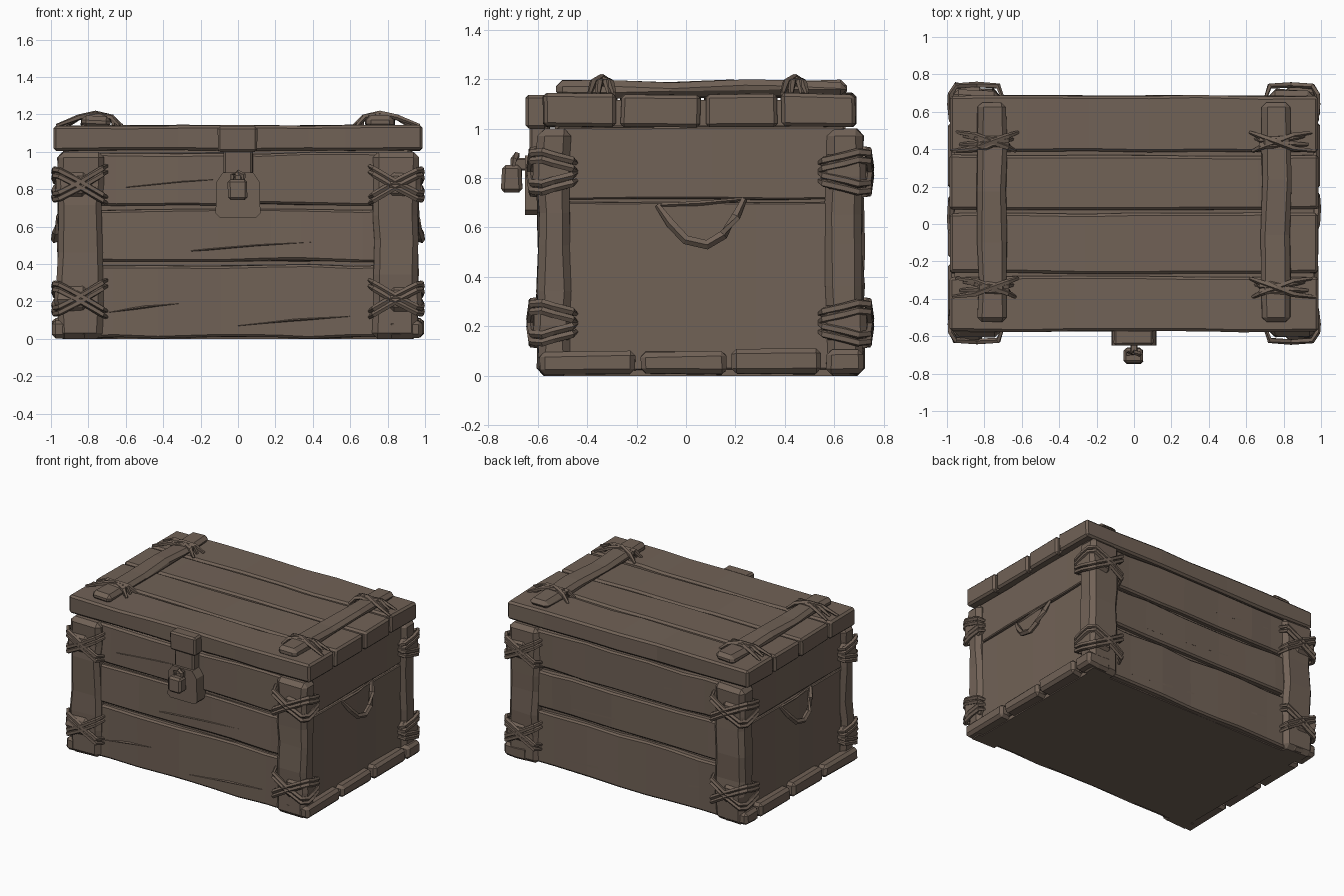
import bpy, bmesh, math, random
from mathutils import Vector

if "Cube" in bpy.data.objects:
    bpy.data.objects.remove(bpy.data.objects["Cube"])

random.seed(7)
wood = bpy.data.materials.new("weathered brown")
wood.diffuse_color = (0.165, 0.122, 0.094, 1)
wood.use_nodes = True
wood.node_tree.nodes["Principled BSDF"].inputs["Base Color"].default_value = wood.diffuse_color


def add_object(name, bm):
    bmesh.ops.recalc_face_normals(bm, faces=bm.faces)
    me = bpy.data.meshes.new(name)
    bm.to_mesh(me)
    bm.free()
    me.materials.append(wood)
    ob = bpy.data.objects.new(name, me)
    bpy.context.collection.objects.link(ob)
    return ob


def board(name, lo, hi, axis=0, segs=1, jit=0.0, bevel=0.012):
    """Hewn board: jittered rings along one axis, bevelled edges."""
    bm = bmesh.new()
    b, c = [k for k in range(3) if k != axis]
    rings = []
    for i in range(segs + 1):
        t = i / segs
        if 0 < i < segs:
            t += random.uniform(-0.3, 0.3) / segs
        ring = []
        for sb, sc in ((0, 0), (1, 0), (1, 1), (0, 1)):
            p = [0, 0, 0]
            p[axis] = lo[axis] + (hi[axis] - lo[axis]) * t
            for k, s in ((b, sb), (c, sc)):
                d = random.uniform(0, jit)
                p[k] = hi[k] - d if s else lo[k] + d
            ring.append(bm.verts.new(p))
        rings.append(ring)
    for r0, r1 in zip(rings, rings[1:]):
        for j in range(4):
            k = (j + 1) % 4
            bm.faces.new((r0[j], r0[k], r1[k], r1[j]))
    bm.faces.new(rings[0])
    bm.faces.new(rings[-1])
    bmesh.ops.recalc_face_normals(bm, faces=bm.faces)
    if bevel:
        sharp = [e for e in bm.edges if e.calc_face_angle(0) > 0.6]
        bmesh.ops.bevel(bm, geom=sharp, offset=bevel, segments=1,
                        affect='EDGES', clamp_overlap=True)
    return add_object(name, bm)


def rope(name, pts, radius=0.016, sides=5, closed=False):
    """Low-poly cord following a path, tapering at open ends."""
    bm = bmesh.new()
    pts = [Vector(p) for p in pts]
    n = len(pts)
    rings = []
    for i, p in enumerate(pts):
        a = pts[i - 1] if (closed or i) else p
        q = pts[(i + 1) % n] if (closed or i < n - 1) else p
        d = (q - a).normalized()
        ref = Vector((0, 0, 1)) if abs(d.z) < 0.8 else Vector((1, 0, 0))
        u = d.cross(ref).normalized()
        v = d.cross(u)
        r = radius * (0.6 if not closed and i in (0, n - 1) else 1)
        rings.append([bm.verts.new(p + r * (math.cos(w) * u + math.sin(w) * v))
                      for w in (2 * math.pi * j / sides for j in range(sides))])
    for i in range(n if closed else n - 1):
        r0, r1 = rings[i], rings[(i + 1) % n]
        for j in range(sides):
            k = (j + 1) % sides
            bm.faces.new((r0[j], r0[k], r1[k], r1[j]))
    if not closed:
        bm.faces.new(rings[0])
        bm.faces.new(rings[-1])
    return add_object(name, bm)


# inner box and lid core
board("chest_core", (-0.91, -0.53, 0), (0.91, 0.645, 1.03), bevel=0)
board("lid_core", (-0.96, -0.55, 1.01), (0.96, 0.66, 1.115), bevel=0)

# front and back planks
for z0, z1 in ((0, 0.4), (0.41, 0.7), (0.71, 1.0)):
    board("front_plank", (-0.92, -0.57, z0), (0.92, -0.5, z1), 0, 7, 0.014)
    board("back_plank", (-0.92, 0.6, z0), (0.92, 0.69, z1), 0, 7, 0.014)

# lid planks
for y0, y1 in ((-0.58, -0.277), (-0.268, 0.062), (0.072, 0.372), (0.382, 0.69)):
    e = random.uniform(0, 0.012)
    board("lid_plank", (-0.995 + e, y0, 1.003), (0.995 - e, y1, 1.145), 0, 6, 0.01, 0.014)

# raised splinters on the faces
for x, z, w in ((-0.5, 0.17, 0.2), (0.3, 0.1, 0.3), (0.1, 0.5, 0.35), (-0.3, 0.84, 0.3)):
    rope("front_splinter", [(x - w, -0.56, z - 0.03), (x, -0.563, z), (x + w, -0.56, z + 0.02)], 0.008, 3)
    rope("back_splinter", [(x - w, 0.68, z + 0.03), (x, 0.683, z), (x + w, 0.68, z - 0.02)], 0.008, 3)

for sx in (-1, 1):
    def span(a, b):
        return (a, b) if sx > 0 else (-b, -a)

    # end panels
    x0, x1 = span(0.88, 0.935)
    board("end_panel_lower", (x0, -0.52, 0.02), (x1, 0.64, 0.705), 1, 4, 0.008, 0.006)
    board("end_panel_upper", (x0, -0.52, 0.71), (x1, 0.64, 1.01), 1, 4, 0.008, 0.006)

    # bottom board ends
    x0, x1 = span(0.8, 0.995)
    for y0, y1 in ((-0.6, -0.2), (-0.19, 0.17), (0.18, 0.55), (0.56, 0.72)):
        e = random.uniform(0, 0.012)
        board("base_block", (x0, y0, 0), (x1 - e * sx if sx > 0 else x1, y1, 0.115 - e),
              0, 2, 0.012, 0.02)

    # lid battens
    x0, x1 = span(0.675, 0.845)
    board("lid_batten", (x0, -0.525, 1.12), (x1, 0.65, 1.2), 1, 5, 0.016, 0.025)

    # lashings over the battens
    for yc in (-0.34, 0.44):
        for k in range(4):
            d = (-0.05, 0.05, -0.015, 0.03)[k]
            s = 1.205 - 0.006 * k
            rope("lid_lashing", [(sx * (0.62 + 0.015 * k), yc - d, 1.14),
                                 (sx * 0.675, yc - d * 0.6, 1.185),
                                 (sx * 0.76, yc, s),
                                 (sx * 0.85, yc + d * 0.7, 1.185),
                                 (sx * (0.97 - 0.02 * k), yc + d, 1.14)], 0.016)
        x0, x1 = span(0.69, 0.84)
        board("lid_knot", (x0, yc - 0.045, 1.16), (x1, yc + 0.04, 1.212), 0, 3, 0.02, 0.015)

    # corner posts, front then back
    for sy, out, inn in ((-1, -0.61, -0.46), (1, 0.725, 0.555)):
        part = "front" if sy < 0 else "back"
        x0, x1 = span(0.715, 0.972)
        y0, y1 = min(out, inn), max(out, inn)
        board(part + "_post", (x0, y0, 0), (x1, y1, 1.0), 2, 6, 0.018, 0.03)

        # crossed lashings around each post
        for zc in (0.215, 0.825):
            yo = out + sy * 0.012
            for s in (-1, 1):
                for off in (-0.016, 0.016):
                    rope(part + "_lashing", [
                        (sx * 0.70, out - sy * 0.06, zc - s * 0.085 + off),
                        (sx * 0.725, yo, zc - s * 0.07 + off),
                        (sx * 0.84, yo + sy * 0.008, zc + off),
                        (sx * 0.955, yo, zc + s * 0.06 + off),
                        (sx * 0.98, out - sy * 0.03, zc + s * 0.065 + off),
                        (sx * 0.983, (out + inn) / 2, zc + s * 0.05 + off),
                        (sx * 0.975, inn, zc + s * 0.03 + off),
                        (sx * 0.93, inn - sy * 0.015, zc + s * 0.02 + off)], 0.016)
            # swollen wrap beneath the cords
            x0, x1 = span(0.80, 0.985)
            board(part + "_wrap", (x0, min(out + sy * 0.015, inn - sy * 0.012), zc - 0.07),
                  (x1, max(out + sy * 0.015, inn - sy * 0.012), zc + 0.07), 2, 2, 0.014, 0.025)

    # hanging end handle, turned half round on the far end
    path = [(-0.115, 0.69), (-0.06, 0.615), (0.0, 0.55), (0.085, 0.53),
            (0.15, 0.57), (0.2, 0.645), (0.235, 0.715)]
    bow = (0.93, 0.955, 0.975, 0.98, 0.975, 0.955, 0.93)
    path = [(sx * b, y if sx > 0 else 0.11 - y, z) for b, (y, z) in zip(bow, path)]
    rope("end_handle", path, 0.02, 5)
    rope("handle_cord", [path[0], (sx * 0.937, (path[0][1] + path[-1][1]) / 2, 0.698), path[-1]], 0.01, 4)

# latch: hinge cap, hasp strap and plate
board("latch_cap", (-0.11, -0.65, 1.0), (0.105, -0.56, 1.135), 2, 1, 0.004, 0.012)
board("latch_strap", (-0.08, -0.635, 0.8), (0.08, -0.55, 1.02), 2, 1, 0.004, 0.01)
bm = bmesh.new()
outline = [(-0.12, 0.67), (-0.1, 0.65), (0.1, 0.65), (0.12, 0.67), (0.115, 0.84),
           (0.08, 0.89), (-0.08, 0.89), (-0.115, 0.84)]
face = bm.faces.new([bm.verts.new((x, -0.65, z)) for x, z in outline])
ext = bmesh.ops.extrude_face_region(bm, geom=[face])
for v in ext["geom"]:
    if isinstance(v, bmesh.types.BMVert):
        v.co.y = -0.55
add_object("latch_plate", bm)

# padlock with shackle
board("padlock_body", (-0.057, -0.75, 0.742), (0.052, -0.66, 0.852), 2, 1, 0.008, 0.014)
rope("padlock_shackle", [(-0.033, -0.7, 0.84), (-0.03, -0.695, 0.875), (0.0, -0.685, 0.892),
                         (0.028, -0.695, 0.875), (0.03, -0.7, 0.84)], 0.014)
board("hasp_loop", (-0.02, -0.7, 0.83), (0.02, -0.63, 0.88), 1, 1, 0, 0.006)
